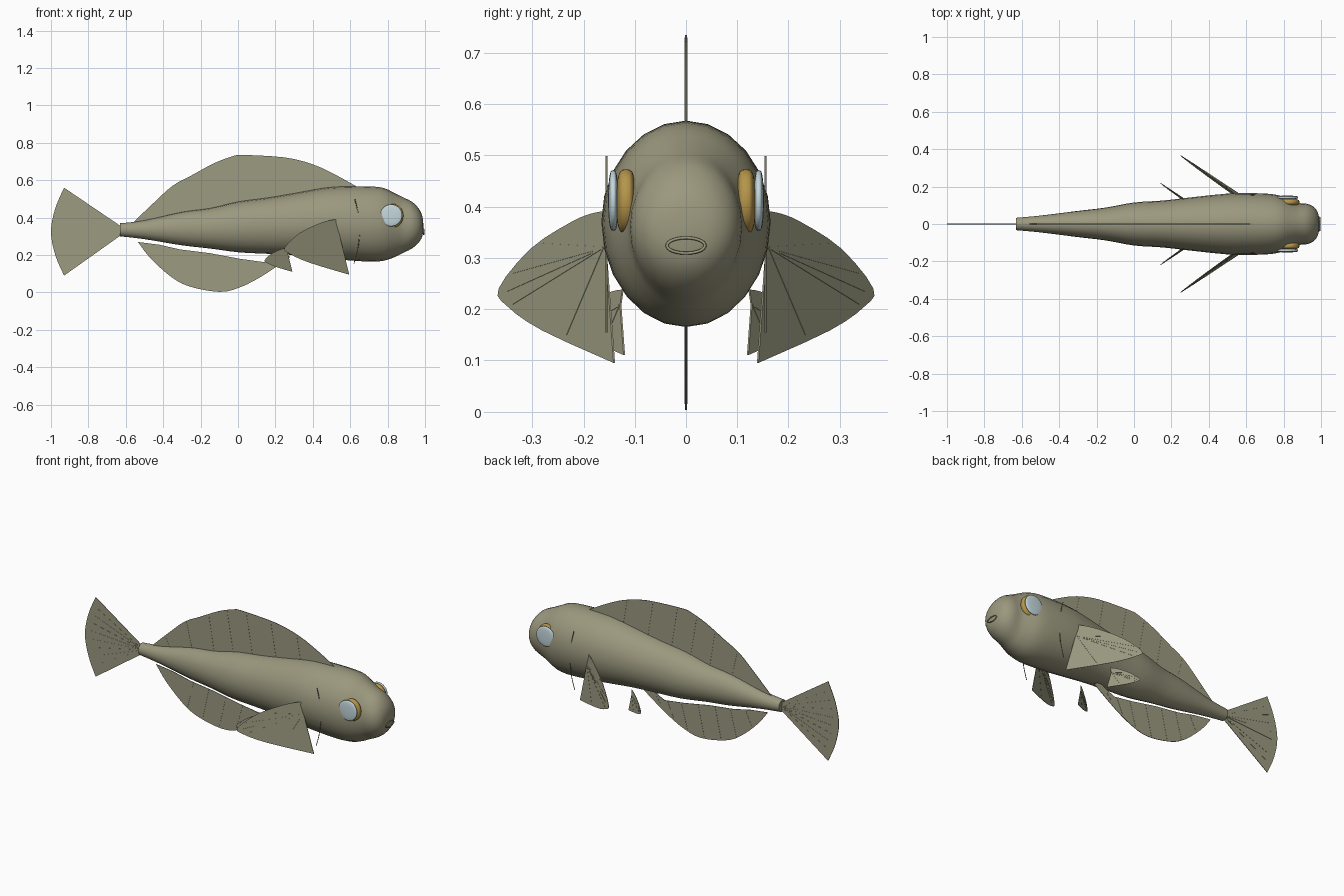
import bpy, bmesh, math
from mathutils import Vector

if "Cube" in bpy.data.objects:
    bpy.data.objects.remove(bpy.data.objects["Cube"])


def material(name, rgb):
    m = bpy.data.materials.new(name)
    m.diffuse_color = (*rgb, 1)
    m.use_nodes = True
    m.node_tree.nodes["Principled BSDF"].inputs["Base Color"].default_value = m.diffuse_color
    return m


BODY = material("olive_skin", (0.33, 0.315, 0.21))
FIN = material("fin_olive", (0.33, 0.325, 0.22))
GOLD = material("eye_gold", (0.46, 0.30, 0.07))
LENS = material("lens_blue", (0.55, 0.68, 0.72))


def finish(bm, name, mat, smooth=False):
    bmesh.ops.recalc_face_normals(bm, faces=bm.faces)
    me = bpy.data.meshes.new(name)
    bm.to_mesh(me)
    bm.free()
    me.materials.append(mat)
    ob = bpy.data.objects.new(name, me)
    bpy.context.collection.objects.link(ob)
    if smooth:
        bpy.ops.object.select_all(action='DESELECT')
        ob.select_set(True)
        bpy.context.view_layer.objects.active = ob
        bpy.ops.object.shade_smooth_by_angle(angle=math.radians(45))
    return ob


def spline(pts, steps):
    """Catmull-Rom curve through points of any dimension."""
    out = []
    for i in range(len(pts) - 1):
        a, b = pts[max(i - 1, 0)], pts[i]
        c, d = pts[i + 1], pts[min(i + 2, len(pts) - 1)]
        for s in range(steps):
            t = s / steps
            out.append(tuple(
                0.5 * (2 * q + (r - p) * t + (2 * p - 5 * q + 4 * r - w) * t * t
                       + (3 * q - p - 3 * r + w) * t ** 3)
                for p, q, r, w in zip(a, b, c, d)))
    return out + [tuple(pts[-1])]


def flat(x, z):
    return 0.0


def add_plate(bm, outline, plane, th):
    """Thin prism of an (x, z) outline standing on y = plane(x, z)."""
    rings = [[bm.verts.new((x, plane(x, z) + s * th / 2, z)) for x, z in outline]
             for s in (-1, 1)]
    for r in rings:
        bm.faces.new(r)
    n = len(outline)
    for i in range(n):
        j = (i + 1) % n
        bm.faces.new((rings[0][i], rings[0][j], rings[1][j], rings[1][i]))


def fin(name, outline, rays, plane=flat, th=0.003):
    bm = bmesh.new()
    add_plate(bm, outline, plane, th)
    finish(bm, name, FIN)
    # fine fin rays, just proud of both sides
    bm = bmesh.new()
    for a, b in rays:
        a, b = Vector(a), Vector(b)
        d = (b - a).normalized()
        w = Vector((-d.y, d.x)) * 0.0015
        add_plate(bm, [a + w, b + w * 0.6, b - w * 0.6, a - w], plane, th + 0.002)
    finish(bm, name + "_rays", FIN)


def tube(name, pts, r, mat, closed=False):
    cu = bpy.data.curves.new(name, 'CURVE')
    cu.dimensions = '3D'
    cu.bevel_depth, cu.bevel_resolution = r, 2
    sp = cu.splines.new('POLY')
    sp.points.add(len(pts) - 1)
    for p, co in zip(sp.points, pts):
        p.co = (*co, 1)
    sp.use_cyclic_u = closed
    cu.materials.append(mat)
    ob = bpy.data.objects.new(name, cu)
    bpy.context.collection.objects.link(ob)


# body: lofted ellipses (x, bottom, top, half width)
stations = [
    (-0.63, .30, .37, .033), (-0.50, .285, .385, .045), (-0.30, .252, .43, .07),
    (-0.15, .235, .45, .088), (0.0, .215, .485, .115), (0.15, .207, .505, .125),
    (0.30, .20, .53, .142), (0.45, .185, .557, .158), (0.55, .175, .566, .165),
    (0.70, .165, .567, .163), (0.78, .170, .558, .152), (0.84, .19, .53, .127),
    (0.88, .21, .51, .112), (0.93, .235, .485, .107), (0.965, .265, .45, .088),
    (0.985, .30, .41, .055), (0.991, .345, .365, .01)]
N = 24
bm = bmesh.new()
rings = []
for x, lo, hi, w in spline(stations, 3):
    rings.append([bm.verts.new((x, w * math.sin(k * math.tau / N),
                                (lo + hi) / 2 + (hi - lo) / 2 * math.cos(k * math.tau / N)))
                  for k in range(N)])
for a, b in zip(rings, rings[1:]):
    for k in range(N):
        j = (k + 1) % N
        bm.faces.new((a[k], a[j], b[j], b[k]))
bm.faces.new(rings[0])
bm.faces.new(rings[-1])
finish(bm, "body", BODY, True)

# dorsal fin
edge = spline([(0.64, .563), (0.52, .63), (0.40, .685), (0.25, .722), (0.03, .735),
               (-0.03, .728), (-0.13, .69), (-0.25, .625), (-0.35, .57),
               (-0.45, .48), (-0.56, .375)], 3)
base = [(-0.5, .37), (-0.3, .41), (0.0, .46), (0.3, .51), (0.55, .55)]
fin("dorsal_fin", edge + base,
    [((0.41, .54), (0.385, .685)), ((0.25, .51), (0.215, .72)), ((0.095, .49), (0.055, .73)),
     ((-0.03, .47), (-0.07, .705)), ((-0.155, .44), (-0.19, .65)),
     ((-0.30, .42), (-0.335, .57)), ((-0.44, .38), (-0.475, .45))])

# anal fin
edge = spline([(-0.535, .27), (-0.47, .185), (-0.36, .085), (-0.26, .032), (-0.10, .003),
               (0.01, .027), (0.13, .088), (0.28, .19)], 3)
base = [(0.24, .21), (0.14, .162), (0.01, .18), (-0.15, .21), (-0.31, .23), (-0.42, .255)]
fin("anal_fin", edge + base,
    [((x, t), (x - 0.04, b)) for x, t, b in
     [(-0.39, .245, .16), (-0.29, .225, .07), (-0.19, .215, .03), (-0.08, .195, .015),
      (0.03, .175, .03), (0.12, .163, .07), (0.2, .18, .13)]])

# tail fin
edge = spline([(-0.93, .56), (-0.977, .45), (-1.0, .325), (-0.977, .2), (-0.93, .09)], 4)
root = Vector((-0.62, .33))
rays = []
for k in range(8):
    a = math.radians(-29 + 58 * k / 7)
    rays.append((root, root + Vector((-math.cos(a), math.sin(a))) * 0.34))
fin("tail_fin", edge + [(-0.62, .31), (-0.62, .35)], rays)

# paired fan fins, offsets from the root in (x, z)
fan = spline([(0.01, .072), (-0.04, .067), (-0.10, .049), (-0.205, -.002), (-0.285, -.08),
              (-0.255, -.115), (-0.15, -.162), (0.06, -.225)], 3)
tips = [(-0.18, .008), (-0.25, -.05), (-0.24, -.11), (-0.08, -.17), (-0.26, -.085)]
for side, label in ((-1, "right"), (1, "left")):
    for name, cx, cz, y0, s in (("pectoral_fin", .535, .32, .160, 1.0),
                                ("pelvic_fin", .265, .207, .129, .43)):
        def plane(x, z):
            return side * (y0 - 0.69 * (x - cx) - 0.095 * (z - cz))
        fin(f"{label}_{name}", [(cx + s * x, cz + s * z) for x, z in fan + [(0.005, 0)]],
            [((cx, cz), (cx + s * x, cz + s * z)) for x, z in tips], plane)

    # eye: gold iris disc and pale lens, both rounded discs with full faces
    for name, mat, loc, size in (("eye", GOLD, (.830, .117, .41), (.054, .02, .063)),
                                 ("eye_lens", LENS, (.819, .142, .412), (.059, .01, .059))):
        bm = bmesh.new()
        bmesh.ops.create_uvsphere(bm, u_segments=32, v_segments=20, radius=1)
        for v in bm.verts:
            x, z, y = v.co  # poles along y
            y = math.copysign(min(1.0, abs(y)) ** 0.6, y)
            v.co = (loc[0] + x * size[0], side * (loc[1] + y * size[1]), loc[2] + z * size[2])
        finish(bm, f"{label}_{name}", mat, True)

    # gill slit
    tube(f"{label}_gill_slit",
         spline([(.625, side * .155, .498), (.645, side * .155, .41),
                 (.65, side * .155, .32), (.64, side * .155, .23),
                 (.62, side * .155, .155)], 4), 0.002, BODY)

# mouth ring
tube("mouth", [(0.993, .037 * math.cos(t * math.tau / 32), .324 + .015 * math.sin(t * math.tau / 32))
               for t in range(32)], 0.003, BODY, True)
